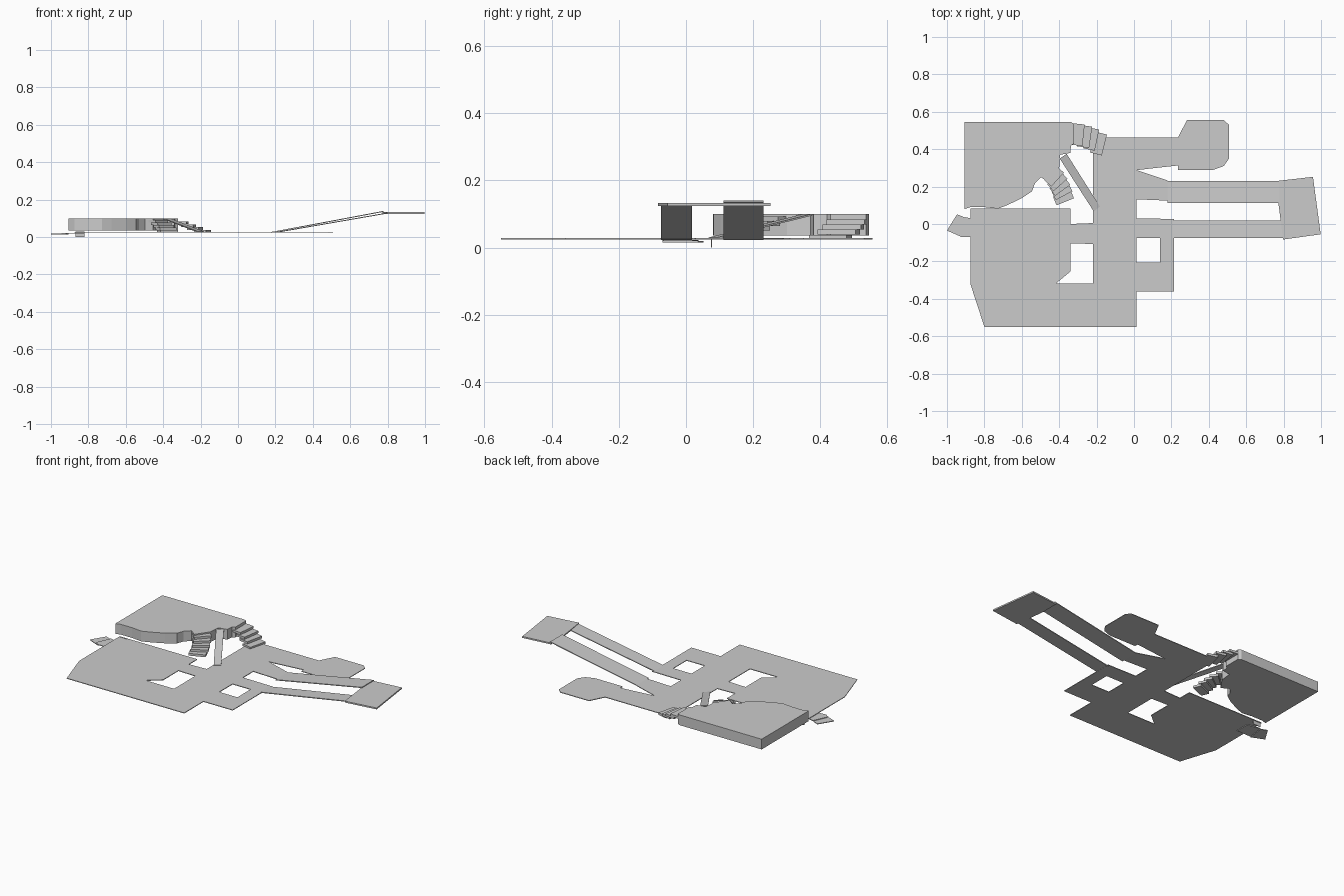
import bpy, bmesh, math
from mathutils import Vector


def slab(name, loops, thick):
    """Solid from (x, y, z) top outlines (first outer, rest holes), extended downwards."""
    bm = bmesh.new()
    edges = []
    for loop in loops:
        vs = [bm.verts.new(p) for p in loop]
        edges += [bm.edges.new((vs[i], vs[i - 1])) for i in range(len(vs))]
    bmesh.ops.triangle_fill(bm, edges=edges, use_beauty=True, normal=(0, 0, 1))
    r = bmesh.ops.extrude_face_region(bm, geom=bm.faces[:], use_keep_orig=True)
    new = [g for g in r["geom"] if isinstance(g, bmesh.types.BMVert)]
    bmesh.ops.translate(bm, verts=new, vec=(0, 0, -thick))
    bmesh.ops.recalc_face_normals(bm, faces=bm.faces[:])
    me = bpy.data.meshes.new(name)
    bm.to_mesh(me)
    bm.free()
    ob = bpy.data.objects.new(name, me)
    bpy.context.collection.objects.link(ob)
    return ob


def at(z, pts):
    return [(x, y, z) for x, y in pts]


def step(name, cx, cy, z, length, depth, angle, thick=0.014):
    a = math.radians(angle)
    u = Vector((math.cos(a), math.sin(a))) * length / 2
    v = Vector((-math.sin(a), math.cos(a))) * depth / 2
    c = Vector((cx, cy))
    slab(name, [at(z, [c - u - v, c + u - v, c + u + v, c - u + v])], thick)


G = 0.028   # ground level
P = 0.1     # raised platform level

# Ground floor with two openings
outer = [(-0.875, -0.32), (-0.80, -0.55), (0.013, -0.55), (0.013, -0.36),
         (0.215, -0.36), (0.215, 0.027), (0.013, 0.03), (0.013, 0.132),
         (0.18, 0.125), (0.18, 0.233), (0.013, 0.288), (0.235, 0.313),
         (0.235, 0.29), (0.425, 0.29), (0.48, 0.31), (0.508, 0.35),
         (0.508, 0.53), (0.48, 0.555), (0.283, 0.555), (0.235, 0.463),
         (-0.20, 0.463), (-0.22, 0.38), (-0.22, 0.005), (-0.34, 0.0),
         (-0.34, 0.082), (-0.875, 0.082)]
hole_a = [(-0.34, -0.103), (-0.22, -0.107), (-0.22, -0.318), (-0.417, -0.318), (-0.34, -0.254)]
hole_b = [(0.013, -0.074), (0.14, -0.074), (0.14, -0.206), (0.0135, -0.206)]
# keep the opening just inside the outline
hole_b = [(max(x, 0.014), y) for x, y in hole_b]
slab("ground_floor", [at(G, outer), at(G, hole_a), at(G, hole_b)], 0.004)

# Raised platform with a ragged front edge
platform = [(-0.905, 0.545), (-0.905, 0.08), (-0.875, 0.09), (-0.797, 0.09),
            (-0.727, 0.082), (-0.675, 0.102), (-0.60, 0.138), (-0.545, 0.175),
            (-0.53, 0.217), (-0.497, 0.25), (-0.455, 0.22), (-0.40, 0.30),
            (-0.395, 0.37), (-0.34, 0.38), (-0.337, 0.42), (-0.32, 0.43),
            (-0.32, 0.535), (-0.337, 0.545)]
slab("raised_platform", [at(P, platform)], 0.064)

# Back staircase: four turning treads
for i, (x, y, a) in enumerate([(-0.302, 0.478, -6), (-0.264, 0.468, -8),
                               (-0.23, 0.455, -12), (-0.19, 0.43, -14)]):
    step(f"back_step_{i + 1}", x, y, 0.083 - 0.015 * i, 0.065, 0.115, a)

# Inner staircase: five turning treads
for i, (x, y, a) in enumerate([(-0.427, 0.254, 48), (-0.41, 0.227, 42), (-0.396, 0.20, 36),
                               (-0.385, 0.174, 28), (-0.377, 0.142, 22)]):
    step(f"inner_step_{i + 1}", x, y, 0.092 - 0.0135 * i, 0.10, 0.05, a)

# Narrow plank from the platform down to the ground
slab("plank", [[(-0.397, 0.35, P), (-0.36, 0.375, P), (-0.182, 0.093, G + 0.002),
                (-0.215, 0.067, G + 0.002)]], 0.005)

# Two long ramps up to the end deck
for name, y0, y1, x0, x1, z in [("front_ramp", -0.074, 0.018, 0.205, 0.80, 0.131),
                                ("back_ramp", 0.112, 0.231, 0.18, 0.778, 0.14)]:
    slab(name, [[(x0, y0, G), (x1, y0, z), (x1, y1, z), (x0, y1, G)]], 0.005)
slab("end_deck", [at(0.133, [(0.797, -0.083), (0.998, -0.055), (0.957, 0.252),
                             (0.772, 0.231), (0.772, 0.112)])], 0.009)

# Low steps at the left end, and a small upright strip under the floor edge
slab("left_step_outer", [at(0.019, [(-1, -0.035), (-0.946, 0.052), (-0.905, 0.035),
                                    (-0.92, -0.07)])], 0.004)
slab("left_step_inner", [at(0.023, [(-0.945, -0.05), (-0.905, 0.037), (-0.82, 0.02),
                                    (-0.82, -0.067), (-0.925, -0.07)])], 0.004)
slab("edge_strip", [at(0.03, [(-0.87, 0.074), (-0.82, 0.074), (-0.82, 0.078), (-0.87, 0.078)])], 0.03)
